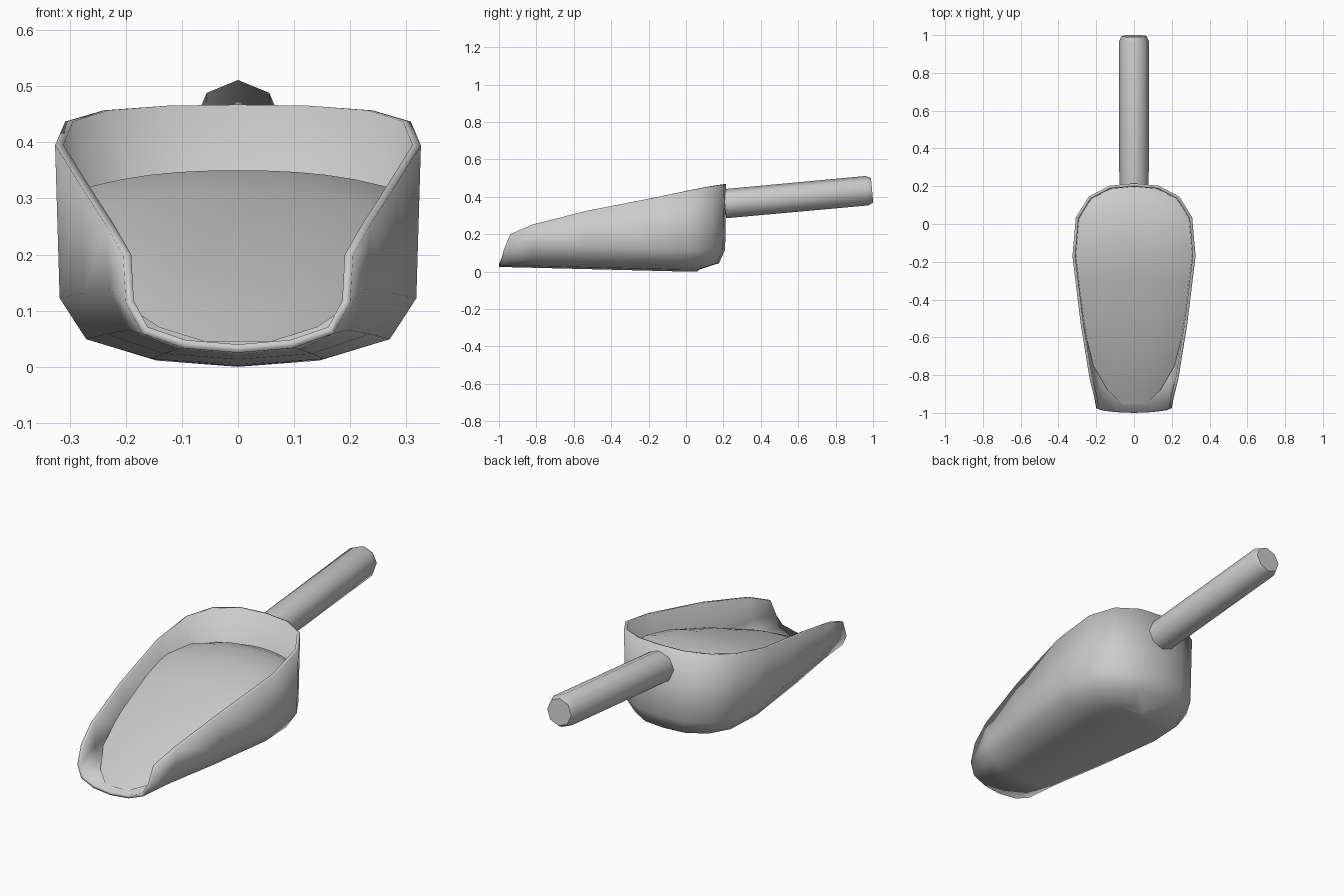
import bpy, math
from mathutils import Vector

if "Cube" in bpy.data.objects:
    bpy.data.objects.remove(bpy.data.objects["Cube"])


def make(name, verts, faces, angle=60):
    mesh = bpy.data.meshes.new(name)
    mesh.from_pydata(verts, [], faces)
    ob = bpy.data.objects.new(name, mesh)
    bpy.context.collection.objects.link(ob)
    bpy.ops.object.select_all(action='DESELECT')
    ob.select_set(True)
    bpy.context.view_layer.objects.active = ob
    bpy.ops.object.shade_smooth_by_angle(angle=math.radians(angle))
    return ob


def mirror(ob):
    m = ob.modifiers.new("Mirror", 'MIRROR')
    m.merge_threshold = 0.0005


def base(y):
    return 0.003 + max(0.0, -y) * 0.025


# Scoop bowl: right half, rim points from the front lip round to the back
rim = [(.205, -.94, .20), (.235, -.82, .252), (.282, -.53, .325), (.326, -.17, .395),
       (.308, .035, .437), (.24, .145, .457), (.13, .203, .465), (0, .215, .467)]
# levels below the rim: height, x factor, back pull-in, lip y
levels = [(.115, .975, .985, -.975), (.042, .83, .90, -.987), (.007, .47, .62, -.996)]
verts, faces = [], []
for i, (x, y, z) in enumerate(rim):
    verts.append((x, y, z))
    for h, fx, fy, lip in levels:
        yy = lip if i == 0 else (-.17 + (y + .17) * fy if y > -.17 else y)
        hh = h * .75 if i == 0 else h
        verts.append((x * fx, yy, base(yy) + hh))
n = len(rim)
for i in range(n - 1):
    for j in range(3):
        a, b = i * 4 + j, (i + 1) * 4 + j
        faces.append((a, a + 1, b + 1, b))
spine = len(verts)
for i in range(n - 1):
    y = -1.0 if i == 0 else verts[i * 4 + 3][1]
    verts.append((0, y, base(y) - .003))
for i in range(n - 2):
    faces.append((i * 4 + 3, spine + i, spine + i + 1, i * 4 + 7))
faces.append(((n - 2) * 4 + 3, spine + n - 2, (n - 1) * 4 + 3))
bowl = make("scoop_bowl", verts, faces)
mirror(bowl)
s = bowl.modifiers.new("Thickness", 'SOLIDIFY')
s.thickness = 0.015
s.offset = -1

# Heaped contents: y, half width, centre height, edge height
rows = [(-.955, .06, .045, .045), (-.88, .14, .085, .07), (-.75, .215, .15, .12),
        (-.53, .27, .235, .20), (-.30, .302, .31, .27), (-.12, .315, .35, .305),
        (.04, .295, .345, .30), (.14, .235, .32, .285), (.20, .12, .295, .28)]
steps = 6
verts, faces = [], []
for y, w, zc, ze in rows:
    for k in range(steps + 1):
        t = k / steps
        verts.append((w * t, y, zc + (ze - zc) * t ** 2.5))
for i in range(len(rows) - 1):
    for k in range(steps):
        a, b = i * (steps + 1) + k, (i + 1) * (steps + 1) + k
        faces.append((a, a + 1, b + 1, b))
mirror(make("contents", verts, faces))

# Handle: eight-sided tapered-end rod tilted upwards
start, end = Vector((0, .207, .363)), Vector((0, .995, .435))
axis = (end - start).normalized()
up = Vector((0, -axis.z, axis.y))
verts, faces = [], []
for d, r in [(0, .078), ((end - start).length - .028, .079), ((end - start).length, .066)]:
    for k in range(8):
        a = k * math.tau / 8
        verts.append(start + axis * d + Vector((math.sin(a) * r, 0, 0)) + up * math.cos(a) * r)
for j in range(2):
    for k in range(8):
        m = (k + 1) % 8
        faces.append((j * 8 + k, j * 8 + m, j * 8 + 8 + m, j * 8 + 8 + k))
faces += [tuple(range(7, -1, -1)), tuple(range(16, 24))]
make("handle", verts, faces)
